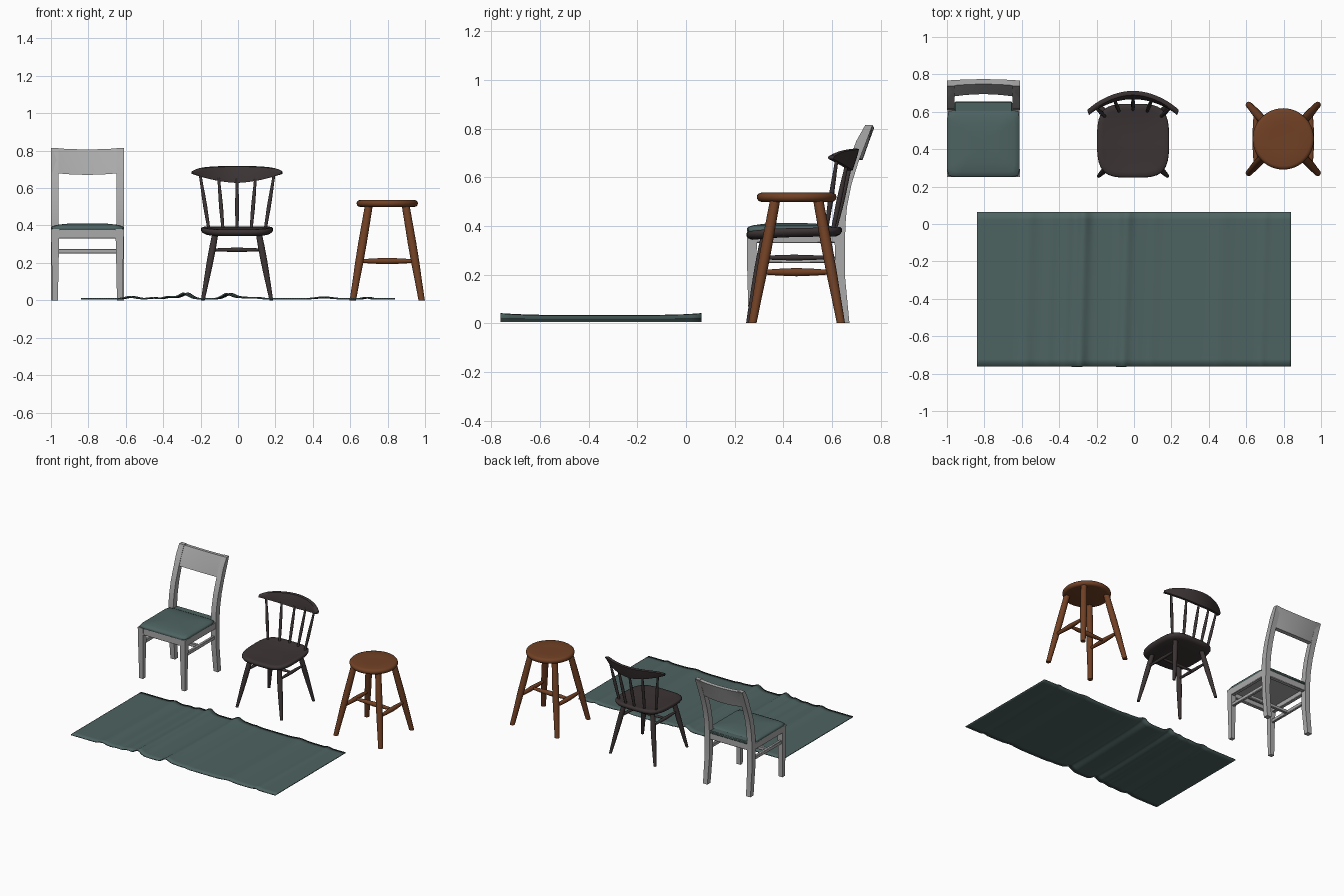
import bpy, math
from mathutils import Vector

if "Cube" in bpy.data.objects:
    bpy.data.objects.remove(bpy.data.objects["Cube"])


def material(name, rgb):
    m = bpy.data.materials.new(name)
    m.diffuse_color = (*rgb, 1)
    m.use_nodes = True
    m.node_tree.nodes["Principled BSDF"].inputs["Base Color"].default_value = m.diffuse_color
    return m


TEAL = material("teal fabric", (0.075, 0.125, 0.12))
GREY = material("grey paint", (0.40, 0.40, 0.40))
DARK = material("dark wood", (0.045, 0.034, 0.035))
BROWN = material("chestnut wood", (0.165, 0.052, 0.018))


def make(name, verts, faces, mat, angle=40):
    me = bpy.data.meshes.new(name)
    me.from_pydata([tuple(v) for v in verts], [], faces)
    me.materials.append(mat)
    ob = bpy.data.objects.new(name, me)
    bpy.context.collection.objects.link(ob)
    bpy.ops.object.select_all(action='DESELECT')
    ob.select_set(True)
    bpy.context.view_layer.objects.active = ob
    bpy.ops.object.mode_set(mode='EDIT')
    bpy.ops.mesh.select_all(action='SELECT')
    bpy.ops.mesh.normals_make_consistent(inside=False)
    bpy.ops.object.mode_set(mode='OBJECT')
    bpy.ops.object.shade_smooth_by_angle(angle=math.radians(angle))
    return ob


def loft(name, rings, mat, angle=40):
    """Skin closed rings of equal length and cap both ends."""
    n = len(rings[0])
    faces = [tuple(range(n)), tuple((len(rings) - 1) * n + i for i in range(n))]
    for r in range(len(rings) - 1):
        for i in range(n):
            j = (i + 1) % n
            faces.append((r * n + i, r * n + j, (r + 1) * n + j, (r + 1) * n + i))
    return make(name, [v for ring in rings for v in ring], faces, mat, angle)


def turned(name, p0, p1, radii, mat, level=False, sides=16):
    """Round bar from p0 to p1; level keeps the rings horizontal so feet sit flat."""
    p0, p1 = Vector(p0), Vector(p1)
    d = Vector((0, 0, 1)) if level else (p1 - p0).normalized()
    u = d.orthogonal().normalized()
    w = d.cross(u)
    rings = []
    for k, r in enumerate(radii):
        c = p0.lerp(p1, k / (len(radii) - 1))
        rings.append([c + r * (math.cos(a) * u + math.sin(a) * w)
                      for a in (2 * math.pi * i / sides for i in range(sides))])
    return loft(name, rings, mat)


def box(name, x0, x1, y0, y1, z0, z1, mat, bevel=0.003):
    rings = [[(x0, y0, z), (x1, y0, z), (x1, y1, z), (x0, y1, z)] for z in (z0, z1)]
    ob = loft(name, rings, mat)
    b = ob.modifiers.new("bevel", 'BEVEL')
    b.width, b.segments = bevel, 1
    return ob


def splayed_base(name, cx, cy, foot, top, ztop, zbar, leg_r, bar_r, mat):
    """Four splayed legs with an H stretcher."""
    t = zbar / ztop
    bx, by = (foot[k] + (top[k] - foot[k]) * t for k in (0, 1))
    for sx in (-1, 1):
        for sy in (-1, 1):
            turned(name + "_leg", (cx + sx * foot[0], cy + sy * foot[1], 0),
                   (cx + sx * top[0], cy + sy * top[1], ztop), leg_r, mat, True)
        turned(name + "_side_stretcher", (cx + sx * bx, cy - by, zbar),
               (cx + sx * bx, cy + by, zbar), bar_r, mat)
    turned(name + "_cross_stretcher", (cx - bx, cy, zbar), (cx + bx, cy, zbar), bar_r, mat)


# ---- Rug: a rippled sheet, folds highest near its long edges
BUMPS = [(-.57, .011, .035), (-.45, .005, .03), (-.36, .012, .035), (-.28, .03, .035),
         (-.05, .027, .035), (.02, .008, .05), (.1, .005, .03), (.46, .008, .05), (.69, .007, .02)]
NX, NY = 140, 20
verts, faces = [], []
for i in range(NX + 1):
    x = -.84 + 1.68 * i / NX
    for j in range(NY + 1):
        v = 2 * j / NY - 1
        h = sum(a * math.exp(-((x - c - .012 * v) / w) ** 2) for c, a, w in BUMPS)
        verts.append((x, -.35 + .413 * v, .012 + h * (.72 + .28 * v ** 4)))
for i in range(NX):
    for j in range(NY):
        a = i * (NY + 1) + j
        faces.append((a, a + NY + 1, a + NY + 2, a + 1))
rug = make("rug", verts, faces, TEAL, 60)
s = rug.modifiers.new("thickness", 'SOLIDIFY')
s.thickness, s.offset = .007, -1

# ---- Grey dining chair
X0, X1 = -1.0, -.61
CX = (X0 + X1) / 2
POST = [(.635, .672, 0), (.614, .653, .2), (.61, .655, .40), (.618, .662, .48),
        (.637, .680, .57), (.668, .708, .66), (.70, .737, .735), (.737, .767, .815)]
for s in (-1, 1):
    # back posts swept along a bent side profile
    rings = []
    for y0, y1, z in POST:
        a, b = CX + s * .195, CX + s * (.155 + .004 * (z < .1))
        rings.append([(a, y0, z), (b, y0, z), (b, y1, z), (a, y1, z)])
    loft("back_post", rings, GREY, 30)
    # tapered front legs
    rings = []
    for z, o, i, y0, y1 in ((0, .188, .158, .258, .286), (.2, .191, .154, .252, .288),
                            (.38, .195, .150, .25, .293)):
        a, b = CX + s * o, CX + s * i
        rings.append([(a, y0, z), (b, y0, z), (b, y1, z), (a, y1, z)])
    loft("front_leg", rings, GREY, 30)
    xs = sorted((CX + s * .192, CX + s * .165))
    box("side_apron", *xs, .28, .62, .33, .38, GREY)
    xs = sorted((CX + s * .184, CX + s * .164))
    box("side_stretcher", *xs, .28, .625, .248, .274, GREY)
box("front_apron", X0 + .04, X1 - .04, .252, .28, .33, .38, GREY)
box("back_apron", X0 + .04, X1 - .04, .62, .65, .33, .38, GREY)
box("cross_stretcher", X0 + .03, X1 - .03, .43, .452, .25, .274, GREY)
box("seat_board", X0 + .02, X1 - .02, .27, .64, .362, .378, GREY)

# curved top rail
rings = []
for k in range(17):
    t = 2 * k / 16 - 1
    bow = .018 * (1 - t * t)
    drop = .008 * (1 - t * t)
    zb, zt = .683 - .012 * (1 - t * t), .815 - drop
    x = CX + .195 * t
    zm, ym = (zb + zt) / 2, .70 + bow
    rings.append([(x, .676 + bow, zb), (x, ym, zm), (x, .737 + bow * .6, zt),
                  (x, .767 + bow * .4, zt - .002), (x, ym + .032, zm), (x, .708 + bow, zb)])
loft("top_rail", rings, GREY, 35)

# domed cushion, with a rear tongue between the posts
rings = []
for k, z in ((.985, .376), (1, .381), (1, .389), (.97, .396), (.85, .403), (.6, .409), (.3, .412)):
    ring = []
    for i in range(48):
        a = 2 * math.pi * i / 48
        c, d = math.cos(a), math.sin(a)
        m = (abs(c) ** 16 + abs(d) ** 16) ** (-1 / 16)
        ring.append((CX + .194 * k * c * m, .43 + .18 * k * d * m, z))
    rings.append(ring)
loft("seat_cushion", rings, TEAL, 50)
box("cushion_tongue", CX - .154, CX + .154, .58, .655, .376, .396, TEAL, .005)

# ---- Dark spindle chair
DX, DY = -.005, .445
splayed_base("spindle_chair", DX, DY, (.183, .188), (.115, .12), .365, .27,
             [.010, .013, .016, .018, .018, .016], [.007, .010, .012, .010, .007], DARK)

# saddle seat: rounded-square rings, dished top, front edge rolled down
rings = []
for k, z in ((.3, .354), (.88, .354), (.96, .362), (1, .374), (.995, .385), (.96, .391),
             (.85, .388), (.6, .381), (.3, .378), (.05, .378)):
    ring = []
    for i in range(48):
        a = 2 * math.pi * i / 48
        c, d = math.cos(a), math.sin(a)
        m = (abs(c) ** 4 + abs(d) ** 4) ** -.25
        x, y = k * c * m, k * d * m
        taper = 1 - .05 * y * y
        ring.append((DX + .193 * x * taper, DY + .197 * y, z - .014 * max(0, -y) ** 2 + .004 * max(0, y)))
    rings.append(ring)
loft("saddle_seat", rings, DARK, 50)


def rail_y(x):
    return .685 - .082 * (x / .24) ** 2


# curved crest rail, deep in the middle
rings = []
for k in range(25):
    t = 2 * k / 24 - 1
    x = .24 * t
    y = rail_y(x)
    zt = .719 - .012 * t * t - .016 * t ** 8
    zb = .676 - .048 * (1 - abs(t) ** 1.7)
    sl = .25 * (zt - zb)
    nx = .35 * t * .028
    sect = ((-.010, 0, zb), (-.014, sl / 2, (zb + zt) / 2), (-.011, sl, zt - .004), (0, sl, zt),
            (.012, sl, zt - .004), (.012, sl / 2, (zb + zt) / 2), (.008, 0, zb))
    rings.append([(DX + x + nx * o * 36, y + o + f - .008, z) for o, f, z in sect])
loft("crest_rail", rings, DARK, 50)

# back spindles
for xb, xt, yb, zt in ((-.15, -.2, .575, .675), (-.075, -.1, .602, .66), (0, 0, .61, .65),
                       (.075, .1, .602, .66), (.15, .2, .575, .675)):
    turned("back_spindle", (DX + xb, yb, .375), (DX + xt, rail_y(xt) - .006, zt + .012),
           [.008, .0095, .011, .010, .008, .007], DARK, sides=12)

# ---- Round stool
SX, SY = .798, .455
splayed_base("stool", SX, SY, (.184, .182), (.098, .088), .51, .21,
             [.017, .019, .022, .023, .022, .021], [.009, .014, .017, .014, .009], BROWN)
rings = []
for r, z in ((.145, .499), (.155, .502), (.162, .510), (.164, .518), (.162, .527),
             (.155, .534), (.145, .537), (.08, .536)):
    rings.append([(SX + r * math.cos(a), SY + r * math.sin(a), z)
                  for a in (2 * math.pi * i / 48 for i in range(48))])
loft("stool_seat", rings, BROWN, 50)
